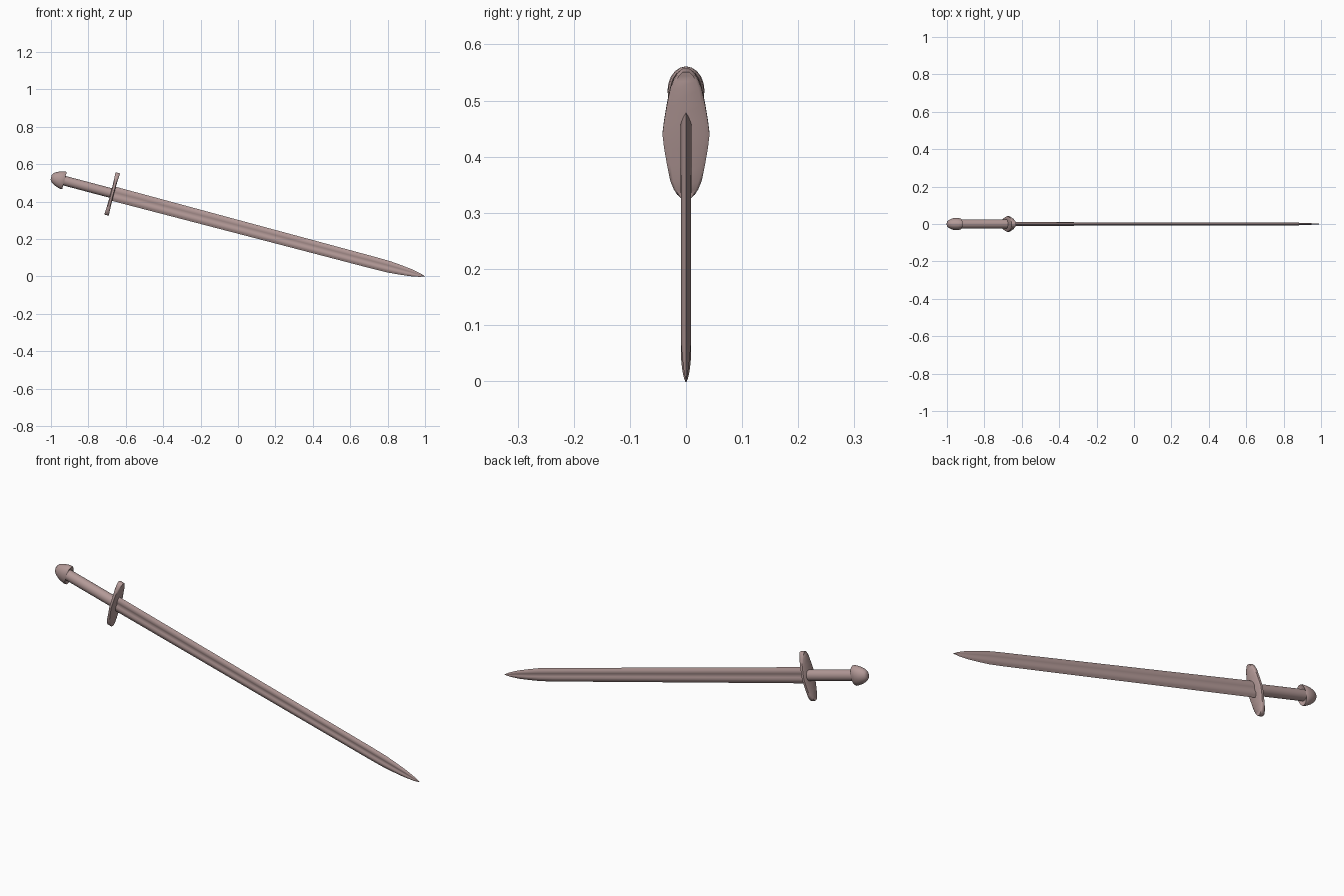
import bpy, bmesh
from math import cos, sin, pi, radians
from mathutils import Matrix

if "Cube" in bpy.data.objects:
    bpy.data.objects.remove(bpy.data.objects["Cube"])

# Sword frame: local x runs along the blade, local z across it; origin at the guard
FRAME = Matrix.Translation((-0.672, 0, 0.4435)) @ Matrix.Rotation(radians(14.87), 4, 'Y')

metal = bpy.data.materials.new("dark_brown_metal")
metal.diffuse_color = (0.45, 0.32, 0.31, 1)
metal.use_nodes = True
metal.node_tree.nodes["Principled BSDF"].inputs["Base Color"].default_value = metal.diffuse_color


def loft(name, rings, angle=35):
    """Skin a list of equal-length point rings and cap both ends."""
    bm = bmesh.new()
    loops = [[bm.verts.new(p) for p in ring] for ring in rings]
    count = len(loops[0])
    for a, b in zip(loops, loops[1:]):
        for i in range(count):
            j = (i + 1) % count
            bm.faces.new((a[i], a[j], b[j], b[i]))
    bm.faces.new(loops[0])
    bm.faces.new(loops[-1])
    bmesh.ops.recalc_face_normals(bm, faces=bm.faces)
    mesh = bpy.data.meshes.new(name)
    bm.to_mesh(mesh)
    bm.free()
    mesh.materials.append(metal)
    obj = bpy.data.objects.new(name, mesh)
    bpy.context.collection.objects.link(obj)
    obj.matrix_world = FRAME
    bpy.ops.object.select_all(action='DESELECT')
    obj.select_set(True)
    bpy.context.view_layer.objects.active = obj
    bpy.ops.object.shade_smooth_by_angle(angle=radians(angle))
    return obj


def ellipse(x, half_y, half_z, sides=20):
    return [(x, half_y * cos(2 * pi * i / sides), half_z * sin(2 * pi * i / sides))
            for i in range(sides)]


# Blade: sharp edges with a shallow fuller down each side
side = [(1, 0), (0.72, 0.6), (0.45, 1), (0.22, 0.65), (0, 0.5),
        (-0.22, 0.65), (-0.45, 1), (-0.72, 0.6)]
section = side + [(-z, -y) for z, y in side]
stations = [(0, 0.039, 0.0095), (0.75, 0.0355, 0.0092), (1.45, 0.0325, 0.009),
            (1.53, 0.031, 0.0085), (1.59, 0.026, 0.0072), (1.65, 0.0195, 0.0052),
            (1.70, 0.010, 0.0028), (1.73, 0.0008, 0.0004)]
loft("blade", [[(x, y * t, z * w) for z, y in section] for x, w, t in stations], 45)

# Guard: flat leaf-shaped bar with chamfered rims, slightly thicker at the ends
half = [(0, 0.042), (0.025, 0.039), (0.055, 0.034), (0.085, 0.028),
        (0.10, 0.022), (0.11, 0.016), (0.117, 0.008)]
outline = [(-z, y) for z, y in half[:0:-1]] + half
corner = [(1, 0.8), (0.6, 1)]
rim = corner + [(-x, y) for x, y in corner[::-1]]
rim += [(-x, -y) for x, y in rim]
loft("guard", [[(x * (0.009 + 0.25 * z * z), y * w, z - 0.003) for x, y in rim]
               for z, w in outline], 50)

# Grip: plain round rod
loft("grip", [ellipse(-0.29, 0.025, 0.026), ellipse(0, 0.025, 0.026)])

# Pommel: oval mushroom cap hollowed on the grip side
cap = [(0, 0.010, 0.012), (0.005, 0.018, 0.022), (0.016, 0.025, 0.031),
       (0.032, 0.031, 0.039), (0.05, 0.033, 0.045), (0.066, 0.032, 0.049),
       (0.073, 0.029, 0.047), (0.069, 0.027, 0.036), (0.066, 0.024, 0.025)]
loft("pommel", [ellipse(x - 0.338, y, z) for x, y, z in cap], 60)
